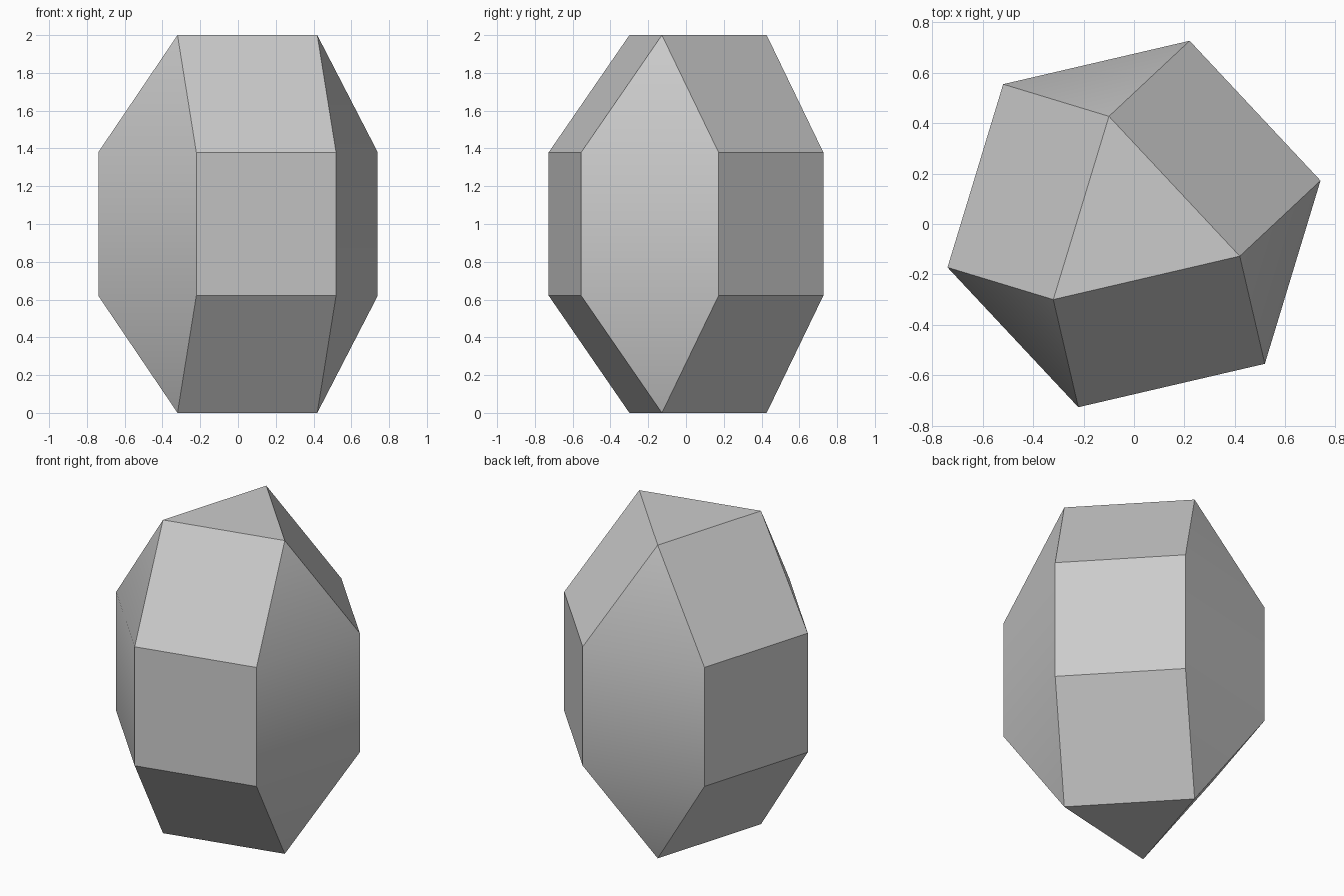
import bpy
import bmesh
from math import sin, cos, radians, sqrt

cube = bpy.data.objects.get("Cube")
if cube:
    bpy.data.objects.remove(cube, do_unlink=True)

# Every edge has the same length; the total height is 2
EDGE = 2 / (1 + 2 * sqrt(2 / 3))
CAP = EDGE * sqrt(2 / 3)
TURN = 13.1

grey = bpy.data.materials.new("stone grey")
grey.use_nodes = True
colour = (0.6, 0.6, 0.6, 1)
grey.diffuse_color = colour
grey.node_tree.nodes["Principled BSDF"].inputs["Base Color"].default_value = colour

bm = bmesh.new()


def ring(count, radius, start, z):
    """Regular polygon of vertices at height z."""
    angles = [radians(start + 360 * i / count) for i in range(count)]
    return [bm.verts.new((radius * cos(a), radius * sin(a), z)) for a in angles]


def cap(tri, hexagon):
    """Triangle joined to a hexagon by alternating triangles and squares."""
    bm.faces.new(tri)
    for i in range(3):
        a, b = hexagon[2 * i - 1], hexagon[2 * i]
        c = hexagon[2 * i + 1]
        bm.faces.new((tri[i], a, b))
        bm.faces.new((tri[i], b, c, tri[(i + 1) % 3]))


# Rings from bottom to top
tri_radius = EDGE / sqrt(3)
bottom = ring(3, tri_radius, TURN - 30, 0)
lower = ring(6, EDGE, TURN, CAP)
upper = ring(6, EDGE, TURN, CAP + EDGE)
top = ring(3, tri_radius, TURN - 30, 2)

# Two matching caps and the band of upright squares between them
cap(bottom, lower)
cap(top, upper)
for i in range(6):
    j = (i + 1) % 6
    bm.faces.new((lower[i], lower[j], upper[j], upper[i]))
bmesh.ops.recalc_face_normals(bm, faces=bm.faces)

mesh = bpy.data.meshes.new("faceted_gem")
bm.to_mesh(mesh)
bm.free()
mesh.materials.append(grey)
gem = bpy.data.objects.new("faceted_gem", mesh)
bpy.context.collection.objects.link(gem)

# Soft shading across the shallow folds, crisp on the rest
bpy.ops.object.select_all(action="DESELECT")
gem.select_set(True)
bpy.context.view_layer.objects.active = gem
bpy.ops.object.shade_smooth_by_angle(angle=radians(30))
